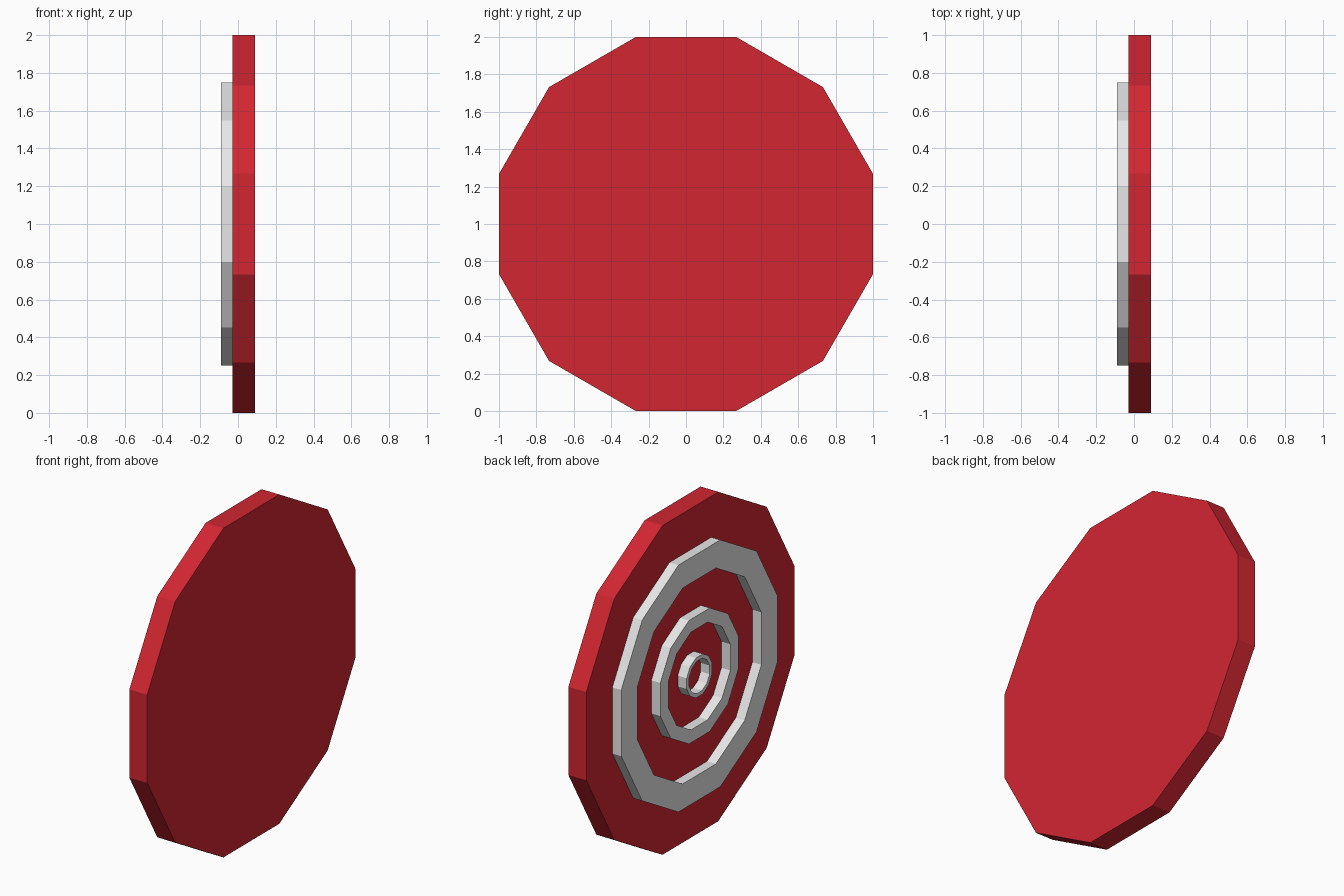
import bpy, math

if "Cube" in bpy.data.objects:
    bpy.data.objects.remove(bpy.data.objects["Cube"])

SIDES = 12
CENTRE_Z = 1.0


def material(name, rgb):
    m = bpy.data.materials.new(name)
    m.diffuse_color = (*rgb, 1.0)
    m.use_nodes = True
    m.node_tree.nodes["Principled BSDF"].inputs["Base Color"].default_value = m.diffuse_color
    return m


red = material("red", (0.64, 0.019, 0.031))
white = material("off_white", (0.8, 0.8, 0.8))


def loop(apothem, x):
    """Twelve points around the x axis, with flats at top, bottom and sides."""
    r = apothem / math.cos(math.pi / SIDES)
    return [(x, r * math.cos(a), CENTRE_Z + r * math.sin(a))
            for a in ((i + 0.5) * 2 * math.pi / SIDES for i in range(SIDES))]


def build(name, verts, faces, mat):
    me = bpy.data.meshes.new(name)
    me.from_pydata(verts, [], faces)
    me.materials.append(mat)
    ob = bpy.data.objects.new(name, me)
    bpy.context.collection.objects.link(ob)
    return ob


def disc(name, apothem, x0, x1, mat):
    n = SIDES
    verts = loop(apothem, x0) + loop(apothem, x1)
    faces = [list(range(n))[::-1], list(range(n, 2 * n))]
    faces += [(i, (i + 1) % n, n + (i + 1) % n, n + i) for i in range(n)]
    build(name, verts, faces, mat)


def ring(name, outer, inner, x0, x1, mat):
    n = SIDES
    # cross-section corners, swept round the centre
    section = [(outer, x0), (outer, x1), (inner, x1), (inner, x0)]
    verts = [v for a, x in section for v in loop(a, x)]
    faces = []
    for s in range(4):
        a, b = s * n, (s + 1) % 4 * n
        faces += [(a + i, a + (i + 1) % n, b + (i + 1) % n, b + i) for i in range(n)]
    build(name, verts, faces, mat)


# Red backing plate
disc("target_plate", 1.0, -0.03, 0.09, red)

# Raised concentric rings on the -x face
ring("outer_ring", 0.75, 0.595, -0.09, -0.03, white)
ring("middle_ring", 0.375, 0.297, -0.09, -0.03, white)
ring("centre_ring", 0.122, 0.098, -0.09, -0.03, white)
